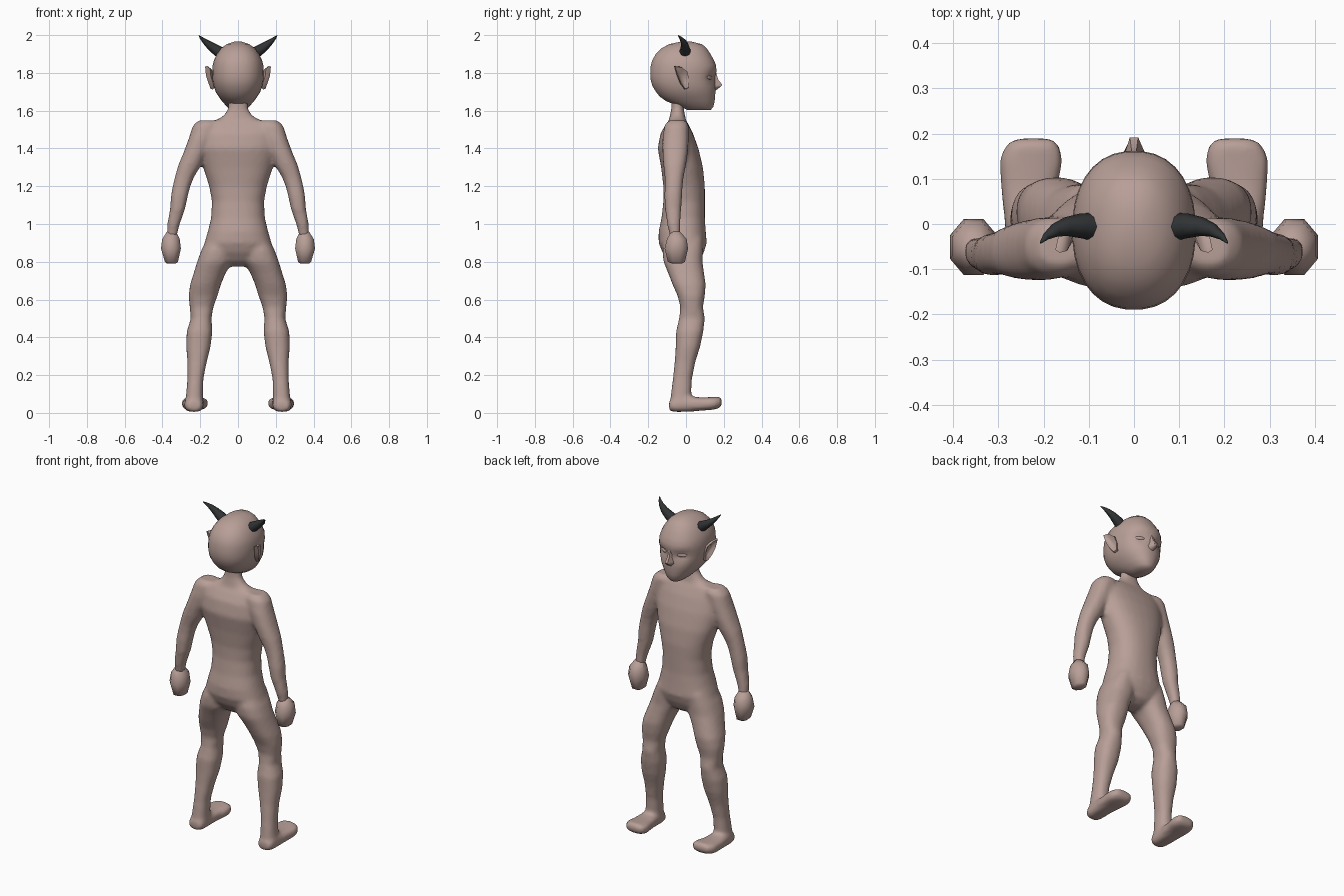
import bpy, bmesh, math
from mathutils import Vector


def material(name, rgb):
    m = bpy.data.materials.new(name)
    m.diffuse_color = (*rgb, 1)
    return m


SKIN = material("dusky skin", (0.48, 0.345, 0.31))
HORN = material("charcoal horn", (0.03, 0.033, 0.034))


def skin_rings(bm, rings):
    """Join rings of points into a closed, capped tube."""
    vs = [[bm.verts.new(p) for p in r] for r in rings]
    n = len(vs[0])
    for a, b in zip(vs, vs[1:]):
        for i in range(n):
            j = (i + 1) % n
            bm.faces.new((a[i], a[j], b[j], b[i]))
    bm.faces.new(vs[0][::-1])
    bm.faces.new(vs[-1])
    return vs


def loft(bm, rows, n=20, power=2.3, axis="z", side=1):
    """Rows are (level, x0, x1, lo, hi); lo/hi are y limits, or z limits along y."""
    rings = []
    for lev, x0, x1, lo, hi in rows:
        ring = []
        for i in range(n):
            t = 2 * math.pi * (i + 0.5) / n
            c, s = math.cos(t), math.sin(t)
            u = math.copysign(abs(c) ** (2 / power), c)
            v = math.copysign(abs(s) ** (2 / power), s)
            x = side * ((x0 + x1) / 2 + u * (x1 - x0) / 2)
            w = (lo + hi) / 2 + v * (hi - lo) / 2
            ring.append((x, w, lev) if axis == "z" else (x, lev, w))
        rings.append(ring)
    return skin_rings(bm, rings)


def finish(bm, name, mat, angle=60):
    bmesh.ops.recalc_face_normals(bm, faces=bm.faces[:])
    me = bpy.data.meshes.new(name)
    bm.to_mesh(me)
    bm.free()
    me.materials.append(mat)
    ob = bpy.data.objects.new(name, me)
    bpy.context.collection.objects.link(ob)
    bpy.ops.object.select_all(action="DESELECT")
    ob.select_set(True)
    bpy.context.view_layer.objects.active = ob
    bpy.ops.object.shade_smooth_by_angle(angle=math.radians(angle))
    return ob


# Body: torso, neck, arms and legs fused into one smooth skin
TORSO = [(0.775, 0.04, -0.05, 0.03), (0.80, 0.11, -0.09, 0.07), (0.85, 0.17, -0.125, 0.095),
         (0.90, 0.178, -0.145, 0.11), (0.96, 0.16, -0.145, 0.105), (1.03, 0.143, -0.13, 0.1),
         (1.12, 0.138, -0.12, 0.1), (1.20, 0.153, -0.12, 0.1), (1.30, 0.185, -0.132, 0.09),
         (1.40, 0.21, -0.15, 0.066), (1.48, 0.215, -0.135, 0.037), (1.53, 0.213, -0.105, 0.012),
         (1.548, 0.19, -0.09, 0.0)]
NECK = [(1.50, 0.17, -0.10, 0.01), (1.55, 0.115, -0.09, 0.0), (1.575, 0.075, -0.085, -0.005),
        (1.61, 0.052, -0.078, -0.012), (1.70, 0.052, -0.075, 0.0)]
ARM = [(1.548, 0.12, 0.21, -0.095, 0.0), (1.52, 0.10, 0.24, -0.115, 0.015),
       (1.45, 0.13, 0.262, -0.125, 0.015), (1.38, 0.165, 0.288, -0.125, 0.01),
       (1.31, 0.195, 0.317, -0.12, 0.0), (1.25, 0.232, 0.334, -0.113, -0.012),
       (1.20, 0.252, 0.346, -0.112, -0.018), (1.15, 0.265, 0.355, -0.115, -0.02),
       (1.08, 0.28, 0.36, -0.112, -0.025), (1.00, 0.308, 0.374, -0.10, -0.03),
       (0.93, 0.325, 0.375, -0.085, -0.03)]
LEG = [(0.92, 0.03, 0.165, -0.11, 0.09), (0.86, 0.025, 0.195, -0.125, 0.09),
       (0.80, 0.03, 0.217, -0.12, 0.088), (0.74, 0.065, 0.235, -0.095, 0.096),
       (0.68, 0.09, 0.254, -0.072, 0.105), (0.62, 0.108, 0.262, -0.045, 0.10),
       (0.56, 0.13, 0.256, -0.03, 0.09), (0.50, 0.14, 0.25, -0.037, 0.10),
       (0.43, 0.135, 0.272, -0.053, 0.092), (0.35, 0.145, 0.275, -0.055, 0.075),
       (0.27, 0.165, 0.268, -0.06, 0.05), (0.18, 0.183, 0.268, -0.07, 0.032),
       (0.10, 0.185, 0.275, -0.08, 0.028), (0.03, 0.183, 0.282, -0.088, 0.03)]
FOOT = [(-0.09, 0.195, 0.27, 0.012, 0.06), (-0.06, 0.183, 0.283, 0.005, 0.08),
        (0.02, 0.18, 0.288, 0.006, 0.088), (0.08, 0.17, 0.295, 0.012, 0.082),
        (0.14, 0.156, 0.30, 0.016, 0.084), (0.175, 0.165, 0.285, 0.025, 0.086),
        (0.19, 0.18, 0.262, 0.04, 0.078)]
bm = bmesh.new()
for rows in (TORSO, NECK):
    loft(bm, [(z, -w, w, a, b) for z, w, a, b in rows], n=28)
for s in (-1, 1):
    loft(bm, ARM, side=s)
    loft(bm, LEG, side=s)
    loft(bm, FOOT, side=s, axis="y", power=2.8)
body = finish(bm, "body", SKIN)
remesh = body.modifiers.new("fuse", "REMESH")
remesh.mode = "VOXEL"
remesh.voxel_size = 0.012
remesh.use_smooth_shade = True
soften = body.modifiers.new("soften", "SMOOTH")
soften.factor = 0.5
soften.iterations = 5

# Fists
FIST = [(0.79, 0.328, 0.378, -0.075, -0.02), (0.80, 0.315, 0.39, -0.10, -0.002),
        (0.87, 0.298, 0.412, -0.118, 0.016), (0.92, 0.305, 0.405, -0.105, 0.008),
        (0.96, 0.325, 0.378, -0.08, -0.03)]
for s, label in ((-1, "left"), (1, "right")):
    bm = bmesh.new()
    loft(bm, FIST, n=8, power=2, side=s)
    finish(bm, label + "_fist", SKIN)

# Head with hollowed eye sockets
HEAD = [(1.603, 0.035, 0.01, 0.13), (1.62, 0.058, -0.03, 0.145), (1.65, 0.085, -0.105, 0.152),
        (1.675, 0.103, -0.14, 0.155), (1.70, 0.119, -0.16, 0.156), (1.73, 0.129, -0.178, 0.156),
        (1.755, 0.134, -0.186, 0.155), (1.78, 0.136, -0.19, 0.155), (1.805, 0.137, -0.19, 0.162),
        (1.84, 0.135, -0.187, 0.16), (1.87, 0.127, -0.178, 0.147), (1.90, 0.112, -0.16, 0.13),
        (1.93, 0.09, -0.13, 0.11), (1.952, 0.06, -0.09, 0.085), (1.965, 0.022, -0.03, 0.03)]
bm = bmesh.new()
loft(bm, [(z, -w, w, a, b) for z, w, a, b in HEAD], n=32, power=2.25)
for v in bm.verts:
    if v.co.y > 0.03:
        d = ((abs(v.co.x) - 0.06) / 0.045) ** 2 + ((v.co.z - 1.775) / 0.03) ** 2
        if d < 1:
            v.co.y -= 0.02 * (1 - d)
finish(bm, "head", SKIN)

# Nose wedge
bm = bmesh.new()
skin_rings(bm, [[(-w, 0.14, z), (w, 0.14, z), (w * 0.35, y, z), (-w * 0.35, y, z)]
                for z, w, y in ((1.708, 0.022, 0.158), (1.725, 0.032, 0.182),
                                (1.737, 0.026, 0.192), (1.765, 0.018, 0.17), (1.80, 0.014, 0.16))])
finish(bm, "nose", SKIN)

# Eyelids, ears and horns, one per side
EAR = [(0.168, -0.062, 1.836), (0.160, -0.025, 1.832), (0.142, 0.005, 1.808),
       (0.132, 0.016, 1.765), (0.130, 0.014, 1.72), (0.137, -0.006, 1.712),
       (0.150, -0.03, 1.745), (0.163, -0.046, 1.785)]
HORN_PATH = [((0.09, -0.006, 1.905), 0.031), ((0.12, -0.004, 1.925), 0.027),
             ((0.15, -0.006, 1.946), 0.021), ((0.175, -0.014, 1.966), 0.015),
             ((0.195, -0.028, 1.985), 0.008), ((0.207, -0.042, 1.998), 0.002)]
for s, label in ((-1, "left"), (1, "right")):
    bm = bmesh.new()
    bmesh.ops.create_uvsphere(bm, u_segments=12, v_segments=8, radius=1)
    for v in bm.verts:
        v.co = (s * (0.06 + v.co.x * 0.028), 0.121 + v.co.y * 0.013 - v.co.x * 0.012,
                1.775 + v.co.z * 0.012)
    finish(bm, label + "_eyelid", SKIN)

    # Ear: leaf outline with a hollow on its outer face
    bm = bmesh.new()
    mid = sum((Vector(p) for p in EAR), Vector()) / len(EAR)
    rings = []
    for scale, dx in ((0.8, -0.016), (1.0, -0.004), (0.95, 0.007), (0.72, 0.004), (0.5, -0.004)):
        rings.append([(s * (q.x + dx), q.y + dx * 0.4, q.z)
                      for q in (mid + (Vector(p) - mid) * scale for p in EAR)])
    skin_rings(bm, rings)
    finish(bm, label + "_ear", SKIN)

    # Horn: tapering tube along a backward curve
    bm = bmesh.new()
    rings = []
    for i, (p, r) in enumerate(HORN_PATH):
        a = Vector(HORN_PATH[max(i - 1, 0)][0])
        b = Vector(HORN_PATH[min(i + 1, len(HORN_PATH) - 1)][0])
        side = (b - a).cross(Vector((0, 0, 1))).normalized()
        up = side.cross(b - a).normalized()
        ring = [Vector(p) + r * (math.cos(t) * side + math.sin(t) * up)
                for t in (2 * math.pi * k / 8 for k in range(8))]
        rings.append([(s * q.x, q.y, q.z) for q in ring])
    skin_rings(bm, rings)
    finish(bm, label + "_horn", HORN)
